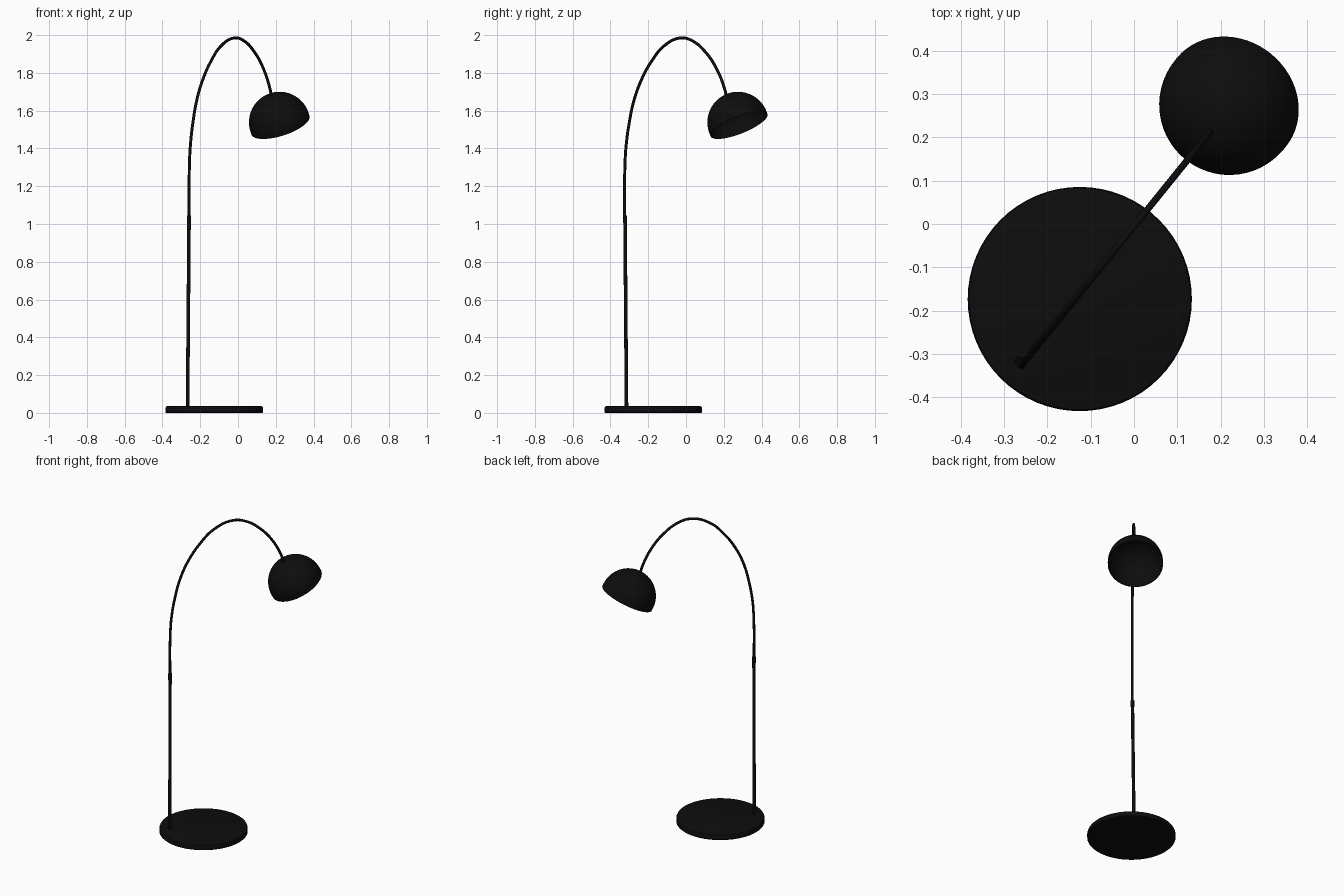
import bpy, bmesh, math
from mathutils import Vector, Matrix

if "Cube" in bpy.data.objects:
    bpy.data.objects.remove(bpy.data.objects["Cube"])

black = bpy.data.materials.new("black_metal")
black.diffuse_color = (0.004, 0.004, 0.004, 1)
black.use_nodes = True
black.node_tree.nodes["Principled BSDF"].inputs["Base Color"].default_value = black.diffuse_color


def finish(ob):
    ob.data.materials.append(black)
    bpy.ops.object.select_all(action='DESELECT')
    ob.select_set(True)
    bpy.context.view_layer.objects.active = ob
    if ob.type == 'CURVE':
        bpy.ops.object.convert(target='MESH')
    bpy.ops.object.shade_smooth_by_angle(angle=math.radians(35))


def lathe(name, profile, matrix, steps=64):
    """Spin an (r, z) profile about z, then place it."""
    bm = bmesh.new()
    vs = [bm.verts.new((r, 0, z)) for r, z in profile]
    es = [bm.edges.new(p) for p in zip(vs, vs[1:])]
    bmesh.ops.spin(bm, geom=vs + es, cent=(0, 0, 0), axis=(0, 0, 1),
                   angle=math.tau, steps=steps)
    bmesh.ops.remove_doubles(bm, verts=bm.verts, dist=1e-5)
    bmesh.ops.recalc_face_normals(bm, faces=bm.faces)
    me = bpy.data.meshes.new(name)
    bm.to_mesh(me)
    bm.free()
    ob = bpy.data.objects.new(name, me)
    bpy.context.collection.objects.link(ob)
    ob.matrix_world = matrix
    finish(ob)


def tube(name, points, radius, smooth=False):
    """Round tube along a path."""
    cu = bpy.data.curves.new(name, 'CURVE')
    cu.dimensions = '3D'
    cu.bevel_depth = radius
    cu.bevel_resolution = 4
    cu.resolution_u = 8
    cu.use_fill_caps = True
    sp = cu.splines.new('BEZIER')
    sp.bezier_points.add(len(points) - 1)
    for bp, p in zip(sp.bezier_points, points):
        bp.co = p
        bp.handle_left_type = bp.handle_right_type = 'AUTO' if smooth else 'VECTOR'
    ob = bpy.data.objects.new(name, cu)
    bpy.context.collection.objects.link(ob)
    finish(ob)


# Round base plate with softened edges
R, H = 0.2585, 0.036
lathe("base", [(0, 0), (R - 0.004, 0), (R, 0.004), (R, H - 0.010),
               (R - 0.003, H - 0.003), (R - 0.010, H), (0, H)],
      Matrix.Translation((-0.125, -0.173, 0)))

# Lower pole, leaning very slightly, and the collar at its top
foot, joint = Vector((-0.267, -0.315, 0.03)), Vector((-0.259, -0.323, 1.045))
tube("lower_pole", [foot, joint], 0.0098)
tube("pole_collar", [foot.lerp(joint, 0.96), joint], 0.0112)

# Arched arm in one vertical plane: (fraction of reach, height)
start, reach = Vector((-0.257, -0.323, 0)), Vector((0.434, 0.537, 0))
arc = [(-0.004, 1.03), (0, 1.32), (0.012, 1.42), (0.04, 1.53), (0.084, 1.645),
       (0.155, 1.755), (0.26, 1.86), (0.39, 1.945), (0.55, 1.985),
       (0.67, 1.968), (0.79, 1.912), (0.90, 1.825), (0.985, 1.71), (0.997, 1.68)]
tube("arched_arm", [start + reach * t + Vector((0, 0, z)) for t, z in arc],
     0.0078, smooth=True)

# Hollow dome shade, opening tilted outwards
r, skirt, wall, n = 0.162, -0.016, 0.004, 20
angles = [i / n * math.pi / 2 for i in range(n + 1)]
outer = [(r * math.sin(a), r * math.cos(a)) for a in angles]
inner = [((r - wall) * math.sin(a), (r - wall) * math.cos(a)) for a in reversed(angles)]
tilt = math.radians(27)
d = reach.normalized()
axis = Vector((0, 0, math.cos(tilt))) - d * math.sin(tilt)
lathe("lamp_shade", outer + [(r, skirt), (r - wall, skirt)] + inner,
      Matrix.Translation((0.22, 0.275, 1.538))
      @ Vector((0, 0, 1)).rotation_difference(axis).to_matrix().to_4x4())
